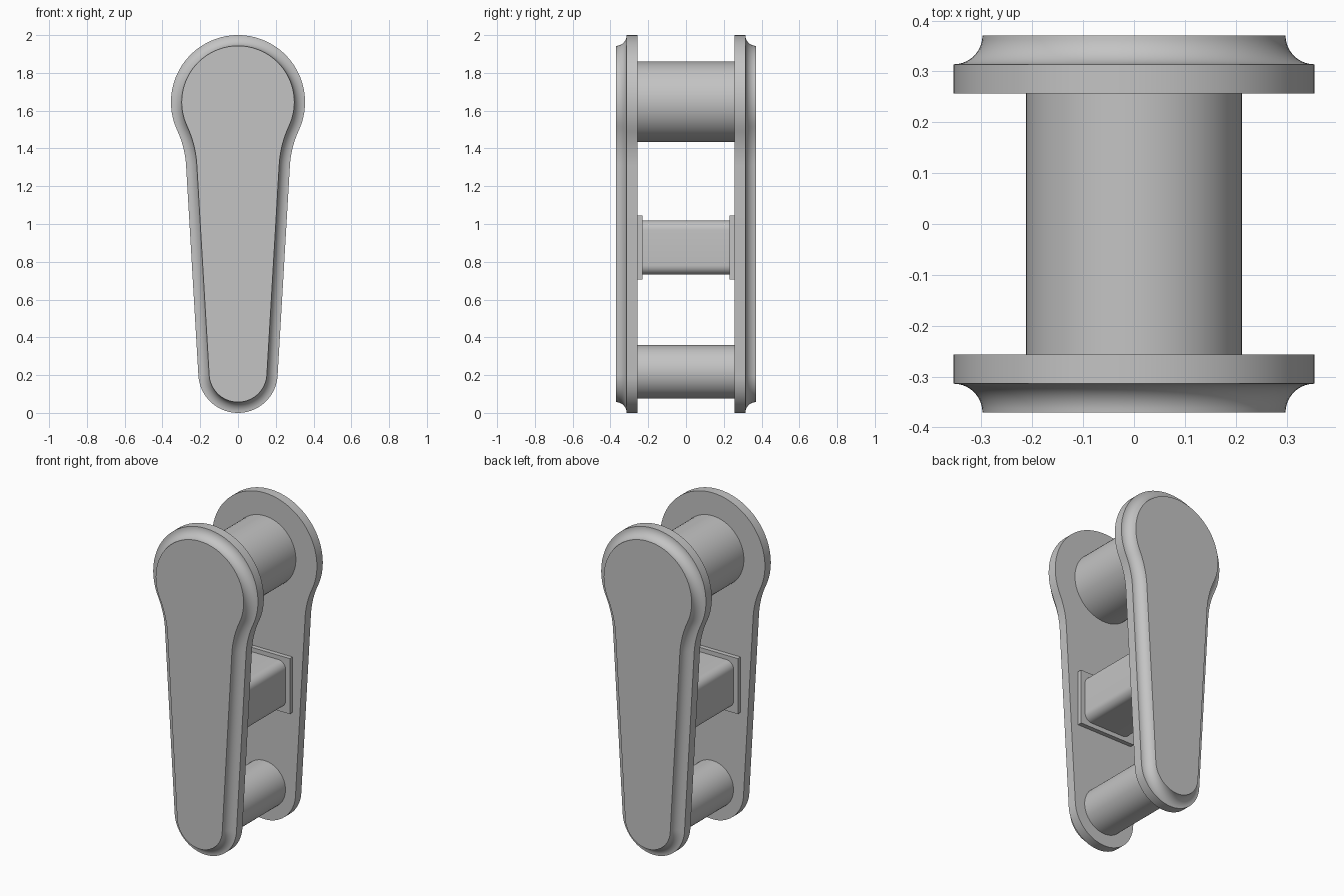
import bpy
import bmesh
from math import sin, cos, pi, asin, atan2, radians
from mathutils import Vector

if "Cube" in bpy.data.objects:
    bpy.data.objects.remove(bpy.data.objects["Cube"])

grey = bpy.data.materials.new("plain grey")
grey.use_nodes = True
colour = (0.55, 0.55, 0.55, 1)
grey.diffuse_color = colour
grey.node_tree.nodes["Principled BSDF"].inputs["Base Color"].default_value = colour

INNER, RIM, OUTER = 0.257, 0.314, 0.371   # plate depths along y
COVE = OUTER - RIM


def finish(ob):
    ob.data.materials.clear()
    ob.data.materials.append(grey)
    bpy.ops.object.select_all(action='DESELECT')
    bpy.context.view_layer.objects.active = ob
    ob.select_set(True)
    bpy.ops.object.shade_smooth_by_angle(angle=radians(30))


def mesh_object(name, bm):
    bmesh.ops.recalc_face_normals(bm, faces=bm.faces[:])
    me = bpy.data.meshes.new(name)
    bm.to_mesh(me)
    bm.free()
    ob = bpy.data.objects.new(name, me)
    bpy.context.collection.objects.link(ob)
    finish(ob)


def arc(centre, r, a, b, n):
    return [(centre[0] + r * cos(a + (b - a) * i / n),
             centre[1] + r * sin(a + (b - a) * i / n)) for i in range(n + 1)]


def outline(d):
    """Keyhole-like outline, inset by d: two round ends, straight flanks, concave shoulders."""
    foot, head = Vector((0, 0.21)), Vector((0, 1.645))
    r_foot, r_head = 0.21, 0.355
    tilt = asin(0.0586)
    normal = Vector((cos(tilt), -sin(tilt)))
    along = Vector((sin(tilt), cos(tilt)))
    start = foot + normal * r_foot + along * 1.113
    # fillet touching both the flank and the head circle
    s = start - head
    r_fil = (s.length_squared - r_head ** 2) / (2 * (r_head - s.dot(normal)))
    fil = start + normal * r_fil
    to_fil = fil - head
    beta = atan2(to_fil.y, to_fil.x)
    right = arc(foot, r_foot - d, -pi / 2, -tilt, 20)
    right += arc(fil, r_fil + d, pi - tilt, pi + beta, 12)
    right += arc(head, r_head - d, beta, pi / 2, 32)[1:]
    return right + [(-x, z) for x, z in right[-2:0:-1]]


def plate(name, side):
    profile = [(0, INNER)]
    profile += [(COVE * sin(t), OUTER - COVE * cos(t))
                for t in (pi / 2 * i / 10 for i in range(11))]
    bm = bmesh.new()
    rings = [[bm.verts.new((x, side * y, z)) for x, z in outline(d)] for d, y in profile]
    for a, b in zip(rings, rings[1:]):
        for i in range(len(a)):
            j = (i + 1) % len(a)
            bm.faces.new((a[i], a[j], b[j], b[i]))
    bm.faces.new(rings[0])
    bm.faces.new(rings[-1])
    mesh_object(name, bm)


def roller(name, r, z):
    bpy.ops.mesh.primitive_cylinder_add(vertices=64, radius=r, depth=2 * INNER,
                                        location=(0, 0, z), rotation=(pi / 2, 0, 0))
    ob = bpy.context.object
    ob.name = name
    finish(ob)


def box(name, size, loc, radius=0):
    bm = bmesh.new()
    bmesh.ops.create_cube(bm, size=1)
    bmesh.ops.scale(bm, vec=size, verts=bm.verts)
    bmesh.ops.translate(bm, vec=loc, verts=bm.verts)
    if radius:
        # round only the edges running front to back
        edges = [e for e in bm.edges if abs(e.verts[0].co.y - e.verts[1].co.y) > 0.01]
        bmesh.ops.bevel(bm, geom=edges, offset=radius, segments=8, profile=0.5,
                        affect='EDGES')
    mesh_object(name, bm)


# Side plates and the flanges of the middle spacer
for label, side in (("front", -1), ("back", 1)):
    plate(label + "_plate", side)
    box(label + "_spacer_flange", (0.38, 0.027, 0.34), (0, side * 0.2435, 0.875))

# Round bars and the rounded spacer between the plates
roller("upper_bar", 0.2125, 1.647)
roller("lower_bar", 0.142, 0.2175)
box("middle_spacer", (0.325, 0.46, 0.287), (0, 0, 0.875), radius=0.05)
